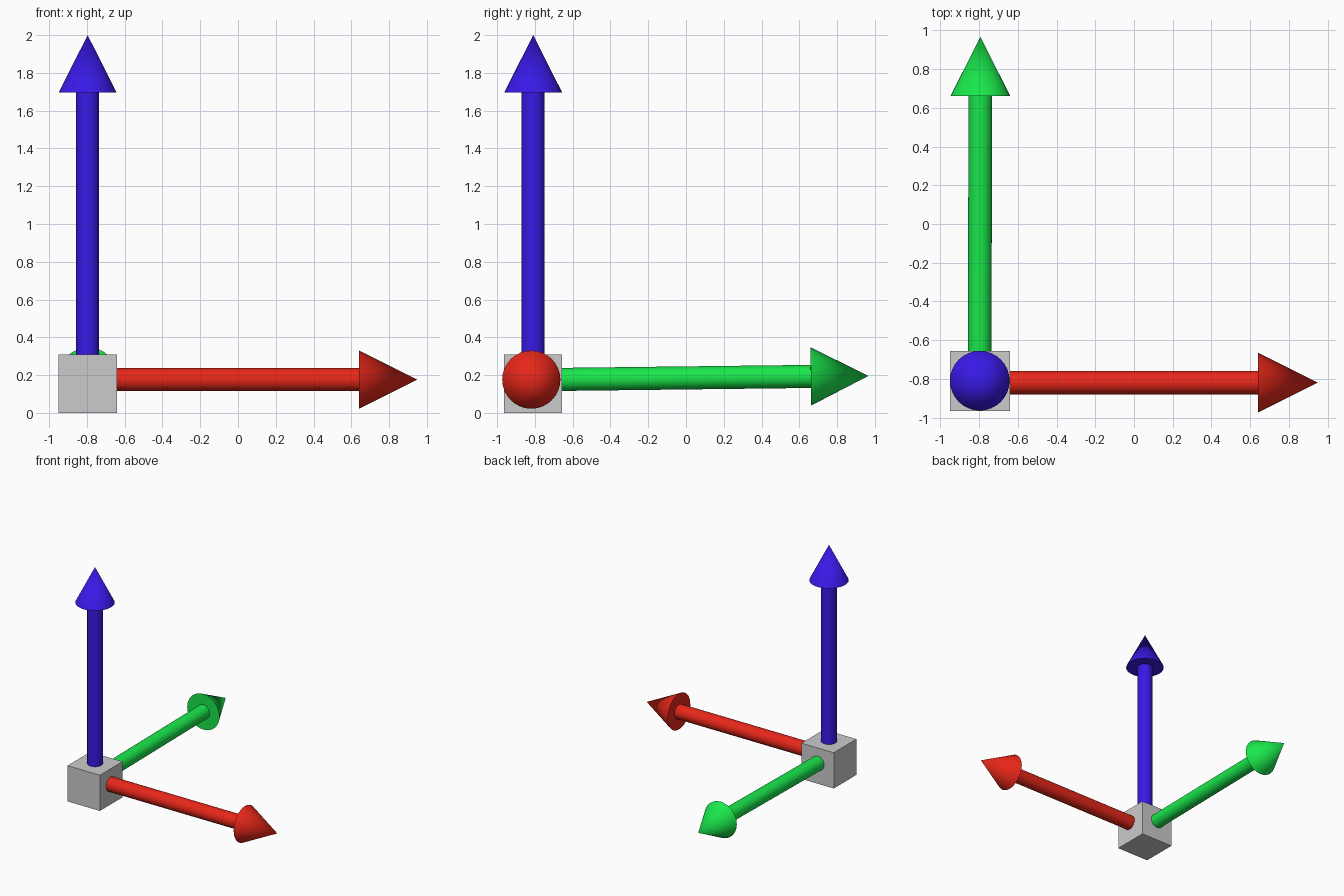
import bpy, math
from mathutils import Vector

if "Cube" in bpy.data.objects:
    bpy.data.objects.remove(bpy.data.objects["Cube"])

SIDES = 32
SHAFT_R, HEAD_R = 0.061, 0.154


def paint(obj, name, rgb):
    mat = bpy.data.materials.new(name)
    mat.diffuse_color = (*rgb, 1.0)
    mat.use_nodes = True
    mat.node_tree.nodes["Principled BSDF"].inputs["Base Color"].default_value = mat.diffuse_color
    obj.data.materials.append(mat)
    return mat


def tapered(name, a, b, r1, r2):
    """Round part running from point a to point b."""
    a, b = Vector(a), Vector(b)
    d = b - a
    bpy.ops.mesh.primitive_cone_add(vertices=SIDES, radius1=r1, radius2=r2,
                                    depth=d.length, location=(a + b) / 2)
    obj = bpy.context.object
    obj.name = name
    obj.rotation_mode = 'QUATERNION'
    obj.rotation_quaternion = Vector((0, 0, 1)).rotation_difference(d)
    bpy.ops.object.shade_smooth_by_angle(angle=math.radians(40))
    return obj


def arrow(name, start, neck, tip, rgb):
    shaft = tapered(name + "_shaft", start, neck, SHAFT_R, SHAFT_R)
    mat = paint(shaft, name, rgb)
    head = tapered(name + "_head", neck, tip, HEAD_R, 0)
    head.data.materials.append(mat)


# Grey corner block
bpy.ops.mesh.primitive_cube_add(size=0.308, location=(-0.795, -0.81, 0.154))
bpy.context.object.name = "corner_block"

# Three axis arrows; the green one leans up very slightly
arrow("red_arrow", (-0.66, -0.819, 0.176), (0.64, -0.819, 0.176),
      (0.948, -0.819, 0.176), (0.8, 0.02, 0.01))
arrow("green_arrow", (-0.797, -0.68, 0.177), (-0.793, 0.661, 0.193),
      (-0.793, 0.966, 0.196), (0.01, 0.8, 0.07))
arrow("blue_arrow", (-0.796, -0.809, 0.29), (-0.796, -0.809, 1.695),
      (-0.796, -0.809, 2.0), (0.04, 0.01, 0.8))
